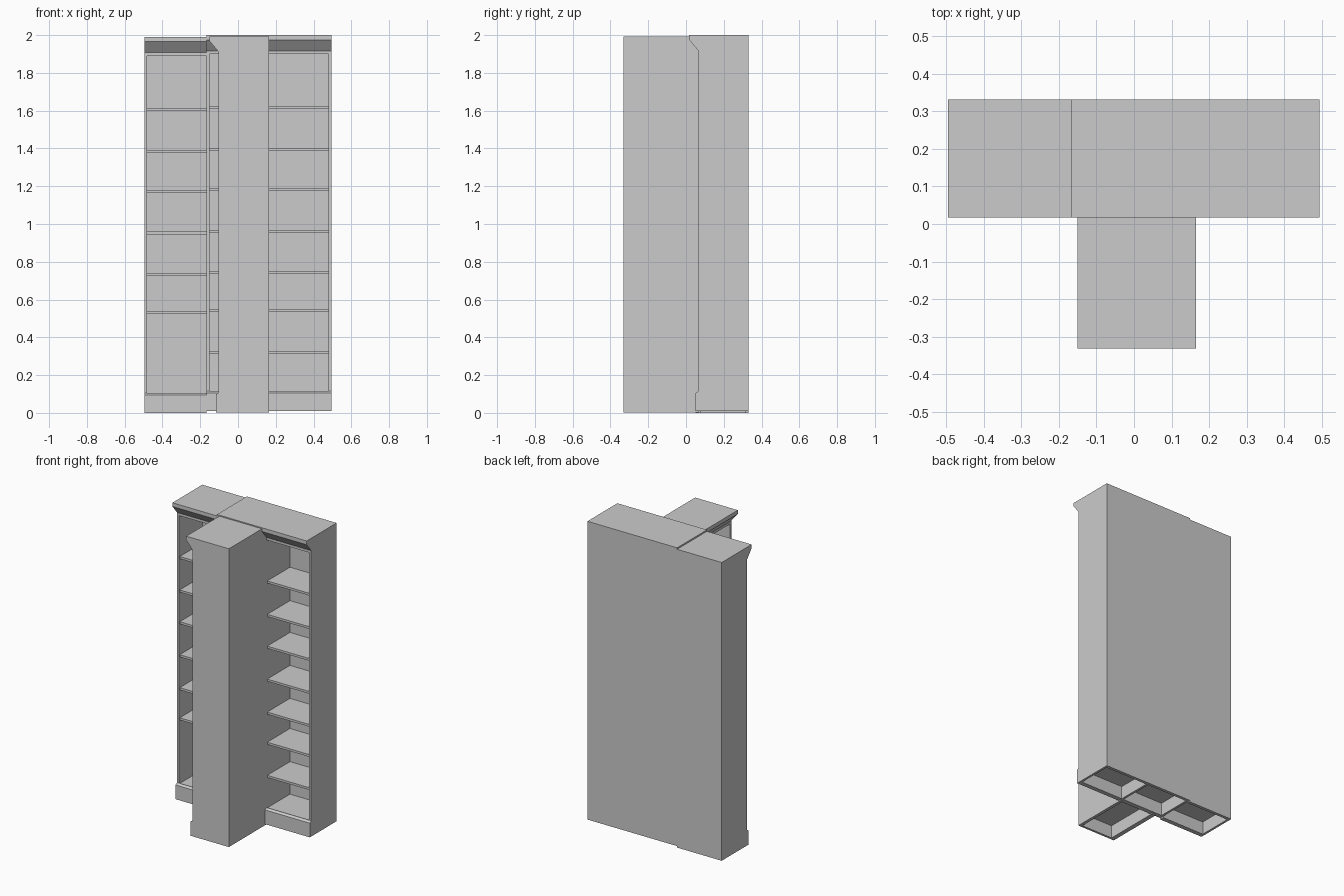
import bpy, bmesh
from mathutils import Matrix
from math import radians

if "Cube" in bpy.data.objects:
    bpy.data.objects.remove(bpy.data.objects["Cube"])

T = 0.015                       # board thickness
BACK, FRONT, LIP, FOOT = 0.332, 0.065, 0.017, 0.05
TOP = 1.99
SHELVES = [0.317, 0.538, 0.739, 0.959, 1.179, 1.391, 1.614]

# Side outlines in (y, z)
SIDE = [(BACK, 0), (BACK, TOP), (LIP, TOP), (LIP, 1.965), (FRONT, 1.907),
        (FRONT, 0.105), (FOOT, 0.095), (FOOT, 0)]
CORNICE = [(BACK, 1.89), (BACK, TOP), (LIP, TOP), (LIP, 1.965),
           (FRONT, 1.907), (FRONT, 1.89)]
PLINTH = [(0.08, 0), (0.08, 0.1), (FRONT, 0.105), (FOOT, 0.095), (FOOT, 0)]


def rect(y0, y1, z0, z1):
    return [(y0, z0), (y0, z1), (y1, z1), (y1, z0)]


def extrude_x(name, profile, x0, x1, mat):
    """Extrude a (y, z) outline from x0 to x1."""
    bm = bmesh.new()
    face = bm.faces.new([bm.verts.new((x0, y, z)) for y, z in profile])
    ext = bmesh.ops.extrude_face_region(bm, geom=[face])
    verts = [v for v in ext["geom"] if isinstance(v, bmesh.types.BMVert)]
    bmesh.ops.translate(bm, verts=verts, vec=(x1 - x0, 0, 0))
    bmesh.ops.recalc_face_normals(bm, faces=bm.faces)
    bm.transform(mat)
    bmesh.ops.recalc_face_normals(bm, faces=bm.faces)
    mesh = bpy.data.meshes.new(name)
    bm.to_mesh(mesh)
    bm.free()
    bpy.context.collection.objects.link(bpy.data.objects.new(name, mesh))


def bookcase(name, x0, x1, panels, shelves, mat, cornice_x0=None):
    """One run of shelving; panels are the left edges of its upright boards."""
    for p in panels:
        extrude_x(name + "_upright", SIDE, p, p + T, mat)
    extrude_x(name + "_back", rect(BACK - 0.02, BACK, 0, TOP), x0, x1, mat)
    extrude_x(name + "_cornice", CORNICE,
              x0 if cornice_x0 is None else cornice_x0, x1, mat)
    extrude_x(name + "_plinth", PLINTH, x0, x1, mat)
    extrude_x(name + "_floor", rect(FRONT, BACK - 0.01, 0.085, 0.1), x0, x1, mat)
    for z in shelves:
        extrude_x(name + "_shelf", rect(FRONT + 0.008, BACK - 0.01, z - T, z),
                  x0, x1, mat)


# Left bay, and the wider two-bay run beside it (sits slightly higher)
bookcase("left_case", -0.496, -0.167, [-0.496], SHELVES[1:], Matrix())
bookcase("main_case", -0.167, 0.495, [-0.167, 0.15, 0.495 - T], SHELVES,
         Matrix.Translation((0, 0, 0.01)))

# Projecting case, turned to face left
turn = Matrix.Translation((0.165 - BACK, 0, 0.003)) @ Matrix.Rotation(radians(-90), 4, 'Z')
bookcase("projecting_case", -FRONT, 0.332, [0.332 - T], SHELVES, turn, -0.04)
